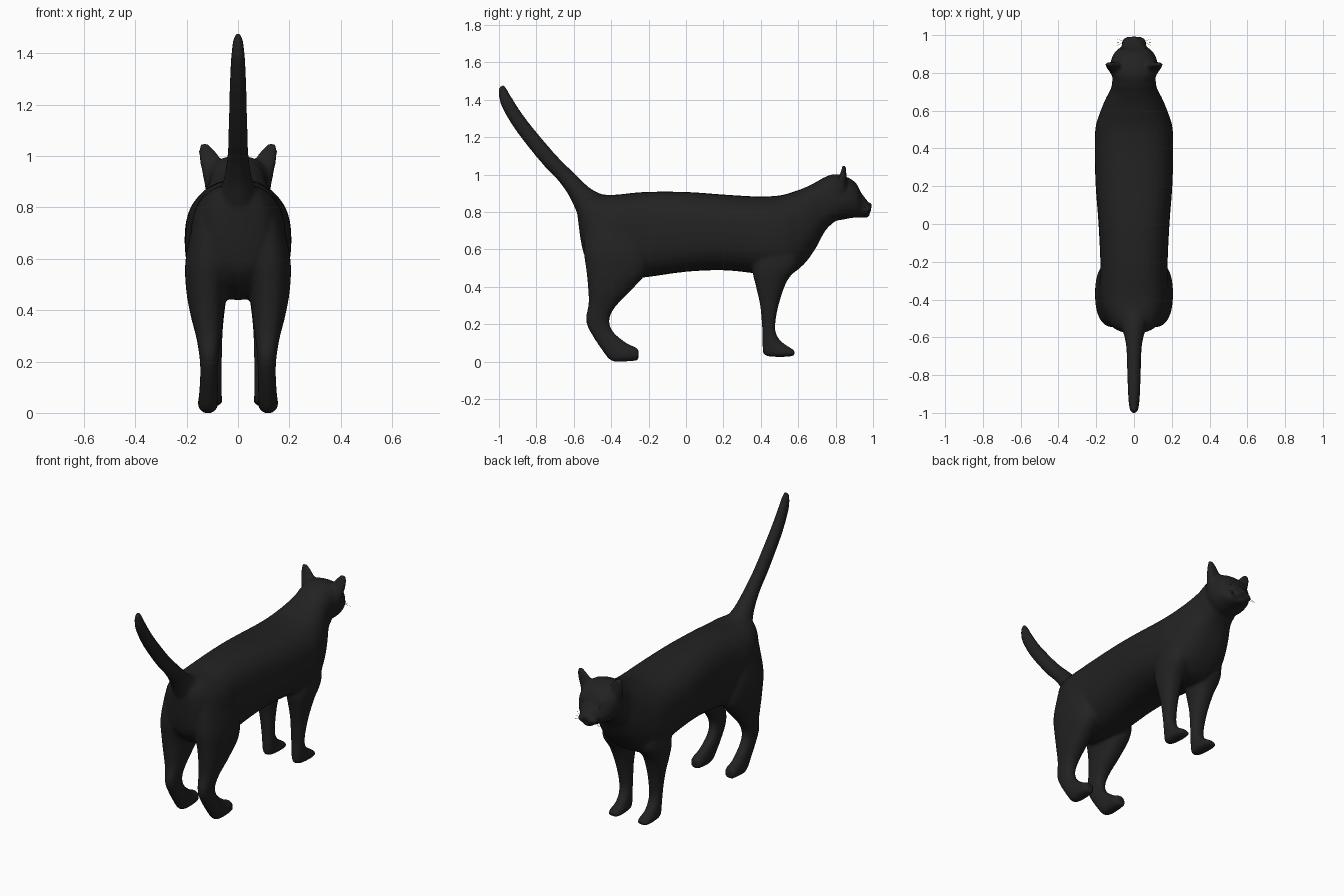
import bpy, bmesh, math
from mathutils import Vector, Matrix


def material(name, rgb):
    m = bpy.data.materials.new(name)
    m.diffuse_color = (*rgb, 1)
    return m


FUR = material("black fur", (0.016, 0.016, 0.016))
EYE = material("dark eye", (0.012, 0.012, 0.012))


def catmull(rows, steps=4):
    """Smoothly resample a list of section tuples."""
    out = []
    for i in range(len(rows) - 1):
        p0, p1 = rows[max(i - 1, 0)], rows[i]
        p2, p3 = rows[i + 1], rows[min(i + 2, len(rows) - 1)]
        for s in range(steps):
            t = s / steps
            out.append([0.5 * (2 * b + (c - a) * t + (2 * a - 5 * b + 4 * c - d) * t * t
                               + (3 * b - a - 3 * c + d) * t ** 3)
                        for a, b, c, d in zip(p0, p1, p2, p3)])
    out.append(list(rows[-1]))
    return out


def loft(bm, rows, side=1, power=2.3, n=32):
    """Rows: side-view edge points (ya, za), (yb, zb), centre x, half width."""
    rings = []
    for ya, za, yb, zb, x, rx in catmull(rows):
        ring = []
        for k in range(n):
            t = 2 * math.pi * k / n
            c, s = math.cos(t), math.sin(t)
            c = math.copysign(abs(c) ** (2 / power), c)
            s = math.copysign(abs(s) ** (2 / power), s)
            ring.append(bm.verts.new((side * (x + s * rx),
                                      (ya + yb) / 2 + c * (ya - yb) / 2,
                                      (za + zb) / 2 + c * (za - zb) / 2)))
        rings.append(ring)
    faces = [bm.faces.new(rings[0]), bm.faces.new(rings[-1][::-1])]
    for a, b in zip(rings, rings[1:]):
        for k in range(n):
            j = (k + 1) % n
            faces.append(bm.faces.new((a[k], b[k], b[j], a[j])))
    bmesh.ops.recalc_face_normals(bm, faces=faces)


def ball(bm, at, size):
    mat = Matrix.Translation(at) @ Matrix.Diagonal((*size, 1))
    bmesh.ops.create_uvsphere(bm, u_segments=20, v_segments=12, radius=1, matrix=mat)


def finish(bm, name, mat):
    me = bpy.data.meshes.new(name)
    bm.to_mesh(me)
    bm.free()
    me.materials.append(mat)
    for p in me.polygons:
        p.use_smooth = True
    ob = bpy.data.objects.new(name, me)
    bpy.context.collection.objects.link(ob)
    return ob


bm = bmesh.new()

# torso, chest and neck
loft(bm, [
    (-.585, .82, -.565, .66, 0, .03), (-.56, .88, -.535, .55, 0, .11),
    (-.48, .893, -.45, .47, 0, .165), (-.38, .892, -.36, .44, 0, .185),
    (-.22, .907, -.22, .45, 0, .178), (0, .907, 0, .48, 0, .188),
    (.2, .893, .2, .488, 0, .203), (.38, .883, .38, .47, 0, .208),
    (.5, .888, .52, .45, 0, .204), (.57, .907, .62, .51, 0, .178),
    (.63, .928, .69, .60, 0, .15), (.69, .957, .745, .70, 0, .121),
    (.74, .985, .80, .752, 0, .113), (.78, .99, .83, .77, 0, .09)], power=2.5)

# head
loft(bm, [
    (.72, .96, .78, .76, 0, .10), (.75, .99, .81, .755, 0, .115),
    (.80, 1.002, .845, .76, 0, .128), (.86, .987, .885, .768, 0, .12),
    (.908, .955, .92, .77, 0, .098), (.935, .905, .945, .772, 0, .066),
    (.965, .865, .968, .777, 0, .048), (.985, .84, .982, .79, 0, .03)])

# muzzle
ball(bm, (0, .978, .832), (.022, .02, .018))
ball(bm, (0, .955, .785), (.035, .028, .018))

# tail
loft(bm, [
    (-.36, .87, -.52, .68, 0, .09), (-.43, .888, -.58, .79, 0, .08),
    (-.51, .925, -.628, .89, 0, .056), (-.60, 1.01, -.69, .975, 0, .042),
    (-.70, 1.11, -.78, 1.07, 0, .037), (-.85, 1.29, -.91, 1.235, 0, .033),
    (-.93, 1.41, -.985, 1.36, 0, .027), (-.96, 1.462, -1.0, 1.42, 0, .021),
    (-.975, 1.48, -1.002, 1.465, 0, .013)], power=2)

for side in (-1, 1):
    # hind leg
    loft(bm, [
        (-.24, .76, -.54, .76, .09, .08), (-.20, .60, -.547, .60, .112, .092),
        (-.21, .48, -.532, .48, .122, .08), (-.29, .385, -.522, .37, .12, .064),
        (-.38, .29, -.522, .30, .115, .048), (-.41, .22, -.535, .23, .113, .038),
        (-.39, .16, -.518, .17, .112, .035), (-.34, .115, -.455, .07, .114, .036),
        (-.30, .09, -.40, .005, .117, .037), (-.27, .077, -.33, 0, .117, .039),
        (-.252, .062, -.255, .006, .117, .032)], side)
    # front leg
    loft(bm, [
        (.60, .68, .37, .68, .105, .08), (.605, .53, .355, .50, .115, .08),
        (.54, .43, .372, .41, .115, .066), (.503, .33, .393, .32, .11, .051),
        (.482, .24, .403, .24, .105, .043), (.477, .17, .408, .16, .102, .038),
        (.495, .125, .409, .09, .10, .037), (.53, .092, .422, .033, .10, .037),
        (.56, .073, .52, .025, .10, .039), (.583, .055, .578, .03, .10, .03)], side)
    # ear
    loft(bm, [
        (.86, .89, .78, .89, .085, .045), (.86, .95, .80, .95, .095, .047),
        (.858, .995, .82, .995, .111, .041), (.856, 1.03, .832, 1.03, .126, .027),
        (.853, 1.052, .837, 1.052, .131, .013)], side)
    # whisker pad and brow
    ball(bm, (side * .03, .958, .812), (.035, .034, .026))
    ball(bm, (side * .05, .905, .915), (.032, .025, .018))

body = finish(bm, "cat_body", FUR)
rm = body.modifiers.new("merge", 'REMESH')
rm.mode = 'VOXEL'
rm.voxel_size = 0.009
rm.use_smooth_shade = True
sm = body.modifiers.new("soften", 'SMOOTH')
sm.factor = 0.5
sm.iterations = 7

# eyes
bm = bmesh.new()
for side in (-1, 1):
    ball(bm, (side * .052, .922, .887), (.018, .014, .013))
finish(bm, "eyes", EYE)

# whiskers
bm = bmesh.new()
for side in (-1, 1):
    for i in range(3):
        a = Vector((side * .05, .965, .805 + .008 * i))
        b = a + Vector((side * .04, .015 - .018 * i, .012 * (i - 1)))
        d = b - a
        mat = Matrix.Translation((a + b) / 2) @ d.to_track_quat('Z', 'Y').to_matrix().to_4x4()
        bmesh.ops.create_cone(bm, cap_ends=True, segments=6, radius1=.0012,
                              radius2=.0004, depth=d.length, matrix=mat)
finish(bm, "whiskers", FUR)
